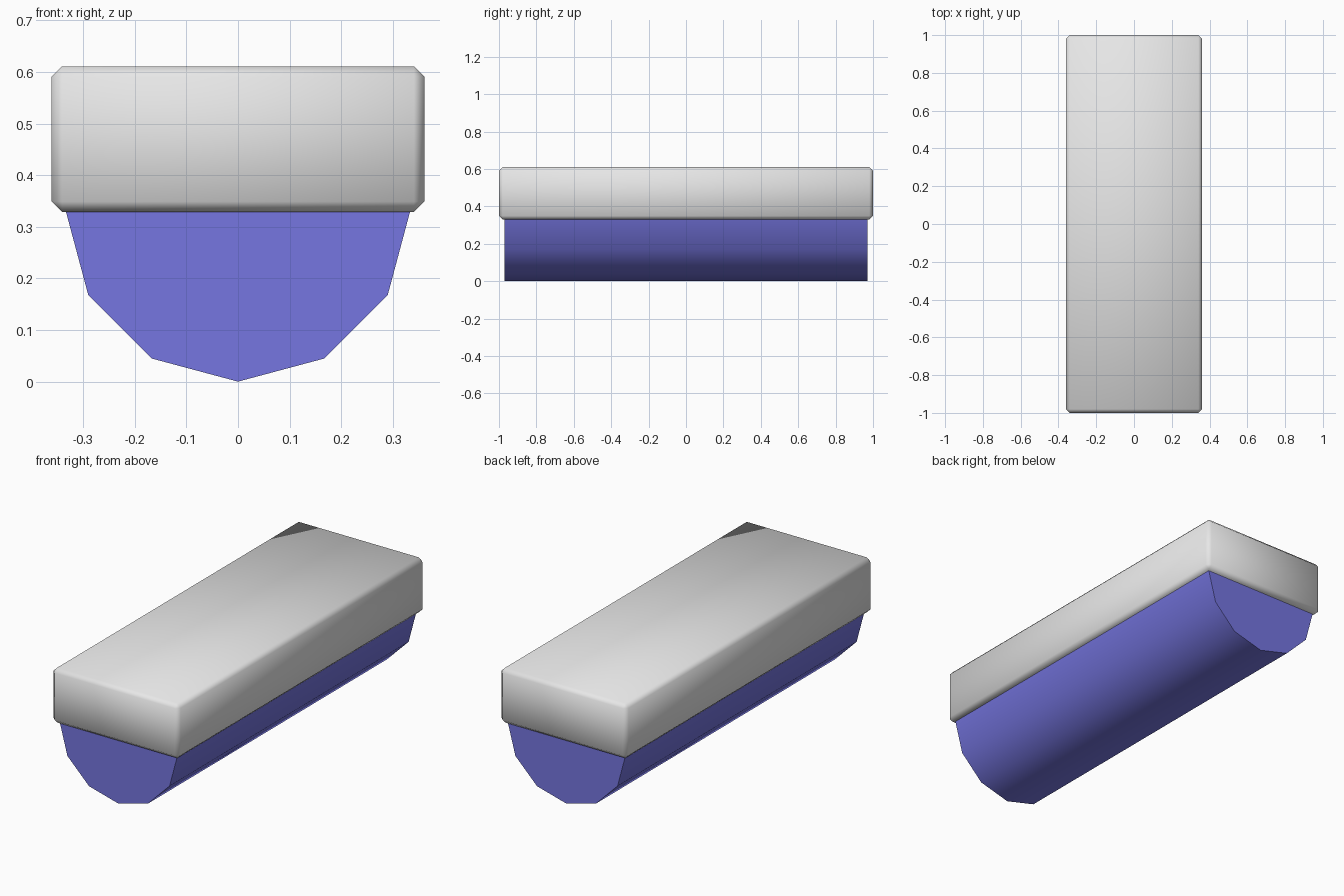
import bpy, bmesh, math

if "Cube" in bpy.data.objects:
    bpy.data.objects.remove(bpy.data.objects["Cube"])


def material(name, rgb):
    m = bpy.data.materials.new(name)
    m.diffuse_color = (*rgb, 1)
    m.use_nodes = True
    m.node_tree.nodes["Principled BSDF"].inputs["Base Color"].default_value = m.diffuse_color
    return m


def add_object(name, bm, mat):
    bmesh.ops.recalc_face_normals(bm, faces=bm.faces)
    mesh = bpy.data.meshes.new(name)
    bm.to_mesh(mesh)
    bm.free()
    mesh.materials.append(mat)
    obj = bpy.data.objects.new(name, mesh)
    bpy.context.collection.objects.link(obj)
    return obj


def shade_smooth(obj, angle=None):
    bpy.ops.object.select_all(action='DESELECT')
    obj.select_set(True)
    bpy.context.view_layer.objects.active = obj
    if angle is None:
        bpy.ops.object.shade_smooth()
    else:
        bpy.ops.object.shade_smooth_by_angle(angle=math.radians(angle))


grey = material("light_grey", (0.8, 0.8, 0.8))
blue = material("violet_blue", (0.18, 0.18, 0.75))

# Top slab: chamfered box, softly shaded
bm = bmesh.new()
bmesh.ops.create_cube(bm, size=1)
for v in bm.verts:
    v.co = (v.co.x * 0.722, v.co.y * 2.0, v.co.z * 0.282 + 0.47)
bmesh.ops.bevel(bm, geom=bm.edges[:], offset=0.02, segments=1, affect='EDGES')
shade_smooth(add_object("top_slab", bm, grey))

# Lower body: half of a twelve-sided cylinder lying along y
R, CZ, HALF = 0.335, 0.335, 0.97
bm = bmesh.new()
ring = [bm.verts.new((R * math.cos(a), -HALF, CZ + R * math.sin(a)))
        for a in (math.pi + i * math.pi / 6 for i in range(7))]
face = bm.faces.new(ring)
ext = bmesh.ops.extrude_face_region(bm, geom=[face], use_keep_orig=True)
for v in ext["geom"]:
    if isinstance(v, bmesh.types.BMVert):
        v.co.y = HALF
shade_smooth(add_object("rounded_base", bm, blue), 40)
